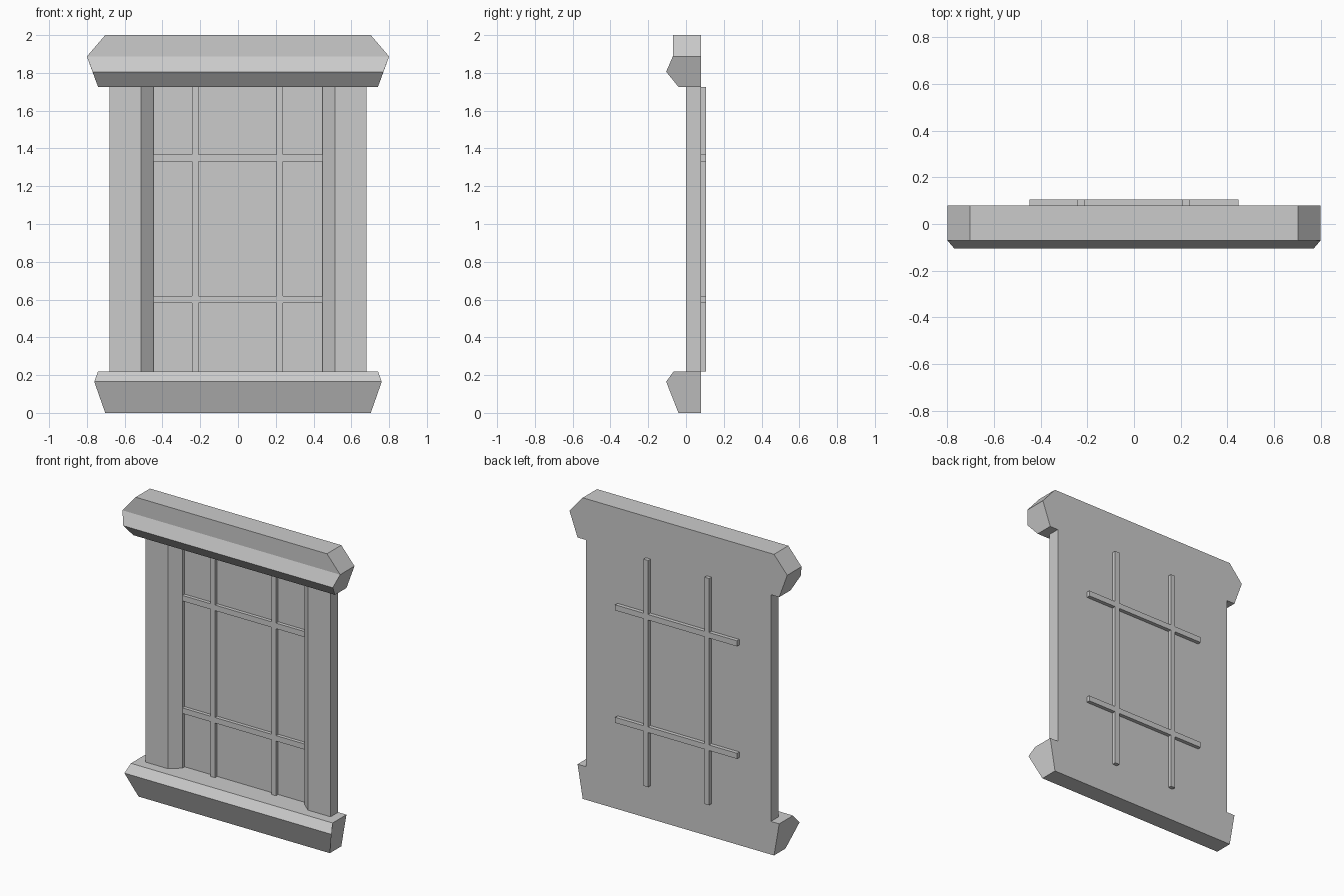
import bpy, bmesh

if "Cube" in bpy.data.objects:
    bpy.data.objects.remove(bpy.data.objects["Cube"])


def finish(bm, name):
    bmesh.ops.remove_doubles(bm, verts=bm.verts, dist=1e-5)
    bmesh.ops.recalc_face_normals(bm, faces=bm.faces)
    mesh = bpy.data.meshes.new(name)
    bm.to_mesh(mesh)
    bm.free()
    obj = bpy.data.objects.new(name, mesh)
    bpy.context.collection.objects.link(obj)
    return obj


def moulding(name, profile, caps):
    """Sweep a profile of (half_width, y, z) points from left to right."""
    bm = bmesh.new()
    left, right = [[bm.verts.new((s * x, y, z)) for x, y, z in profile]
                   for s in (-1, 1)]
    n = len(profile)
    for i in range(n):
        j = (i + 1) % n
        bm.faces.new((left[i], left[j], right[j], right[i]))
    for cap in caps:
        for side in (left, right):
            bm.faces.new([side[i] for i in cap])
    return finish(bm, name)


def extrude_face(bm, points, offset):
    face = bm.faces.new([bm.verts.new(p) for p in points])
    new = bmesh.ops.extrude_face_region(bm, geom=[face], use_keep_orig=True)
    verts = [g for g in new["geom"] if isinstance(g, bmesh.types.BMVert)]
    bmesh.ops.translate(bm, verts=verts, vec=offset)


BACK, BOTTOM, TOP = 0.08, 0.22, 1.726

# Top cornice with sloped ends
moulding("lintel",
         [(0.703, BACK, 2.0), (0.703, -0.07, 2.0), (0.80, -0.07, 1.887),
          (0.77, -0.105, 1.806), (0.741, -0.04, TOP), (0.741, BACK, TOP),
          (0.80, BACK, 1.887)],
         [(0, 1, 2, 6), (2, 3, 4, 5, 6)])

# Bottom ledge
moulding("sill",
         [(0.741, BACK, BOTTOM), (0.741, -0.065, BOTTOM), (0.761, -0.105, 0.165),
          (0.703, -0.04, 0.0), (0.703, BACK, 0.0)],
         [(0, 1, 2, 3, 4)])

# Side jambs with splayed inner reveals
for label, s in (("left_jamb", -1), ("right_jamb", 1)):
    bm = bmesh.new()
    outline = [(0.68, BACK), (0.68, 0), (0.514, 0), (0.448, 0.057), (0.448, BACK)]
    extrude_face(bm, [(s * x, y, BOTTOM) for x, y in outline], (0, 0, TOP - BOTTOM))
    finish(bm, label)

# Glass pane, flush with the back
bm = bmesh.new()
bm.faces.new([bm.verts.new((x, BACK, z)) for x, z in
              ((-0.448, BOTTOM), (0.448, BOTTOM), (0.448, TOP), (-0.448, TOP))])
finish(bm, "window_pane")

# Crossing glazing bars, raised on both sides of the pane
xs = [-0.448, -0.243, -0.209, 0.205, 0.239, 0.447]
zs = [BOTTOM, 0.583, 0.62, 1.33, 1.367, TOP]
bm = bmesh.new()
for i in range(5):
    for j in range(5):
        if i in (1, 3) or j in (1, 3):
            bm.faces.new([bm.verts.new((xs[a], 0.057, zs[b])) for a, b in
                          ((i, j), (i + 1, j), (i + 1, j + 1), (i, j + 1))])
bmesh.ops.remove_doubles(bm, verts=bm.verts, dist=1e-5)
new = bmesh.ops.extrude_face_region(bm, geom=bm.faces[:], use_keep_orig=True)
bmesh.ops.translate(bm, vec=(0, 0.048, 0),
                    verts=[g for g in new["geom"] if isinstance(g, bmesh.types.BMVert)])
finish(bm, "glazing_bars")
